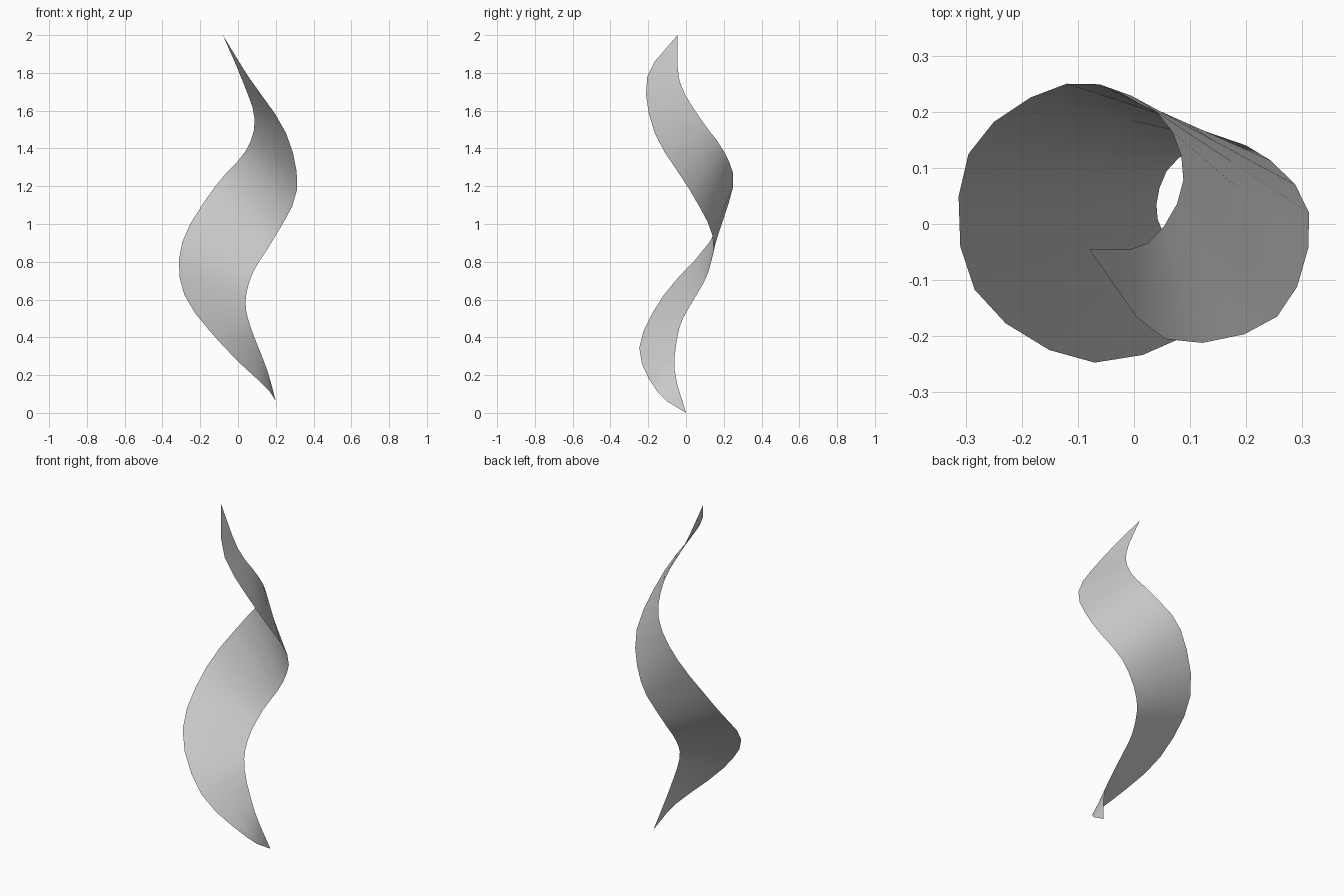
import bpy
import bmesh
from mathutils import Vector

STEPS = 3    # strips between neighbouring guide points
ACROSS = 2   # faces across the ribbon

default_cube = bpy.data.objects.get("Cube")
if default_cube:
    bpy.data.objects.remove(default_cube, do_unlink=True)


def make_material(name, colour):
    material = bpy.data.materials.new(name)
    material.use_nodes = True
    material.diffuse_color = colour
    shader = material.node_tree.nodes["Principled BSDF"]
    shader.inputs["Base Color"].default_value = colour
    return material


def smooth_path(points):
    """Pass a smooth curve through the guide points."""
    points = [Vector(point) for point in points]
    before = points[0] * 2 - points[1]
    after = points[-1] * 2 - points[-2]
    padded = [before] + points + [after]
    path = []
    for a, b, c, d in zip(padded, padded[1:], padded[2:], padded[3:]):
        for step in range(STEPS):
            t = step / STEPS
            tangent_in = (c - a) / 2
            tangent_out = (d - b) / 2
            bend = (c - b) * 3 - tangent_in * 2 - tangent_out
            twist = (b - c) * 2 + tangent_in + tangent_out
            path.append(b + t * (tangent_in + t * (bend + t * twist)))
    return path + [points[-1]]


def build_ribbon(name, first_edge, second_edge, material):
    """Span a strip of faces between two edge paths."""
    bm = bmesh.new()
    rows = []
    for start, end in zip(first_edge, second_edge):
        rows.append([bm.verts.new(start.lerp(end, i / ACROSS))
                     for i in range(ACROSS + 1)])
    for low, high in zip(rows, rows[1:]):
        for i in range(ACROSS):
            bm.faces.new((low[i], low[i + 1], high[i + 1], high[i]))
    # Close both ends to pointed tips
    bmesh.ops.remove_doubles(bm, verts=bm.verts[:], dist=0.001)
    mesh = bpy.data.meshes.new(name)
    bm.to_mesh(mesh)
    bm.free()
    mesh.materials.append(material)
    ribbon = bpy.data.objects.new(name, mesh)
    bpy.context.collection.objects.link(ribbon)
    return ribbon


# Guide points run from the bottom tip to the top tip
bottom_tip = (.215, 0, 0)
top_tip = (-.08, -.045, 2)

# This edge swings wide in the lower half and tightens above
left_edge = smooth_path([
    bottom_tip, (.17, -.15, .11), (-.07, -.247, .345),
    (-.284, -.117, .625), (-.295, .125, .905), (-.12, .25, 1.2),
    (.04, .2, 1.385), (.088, .078, 1.555), (.025, -.034, 1.755), top_tip])

# This edge is tight in the lower half and swings wide above
right_edge = smooth_path([
    bottom_tip, (.155, -.06, .225), (.068, -.035, .45),
    (.04, .035, .59), (.08, .118, .745), (.2, .14, .94),
    (.312, .02, 1.18), (.255, -.165, 1.48), (.055, -.205, 1.78), top_tip])

# Twisted ribbon
grey = make_material("light_grey", (.6, .6, .6, 1))
ribbon = build_ribbon("twisted_ribbon", left_edge, right_edge, grey)
bpy.context.view_layer.objects.active = ribbon
ribbon.select_set(True)
bpy.ops.object.shade_smooth()
